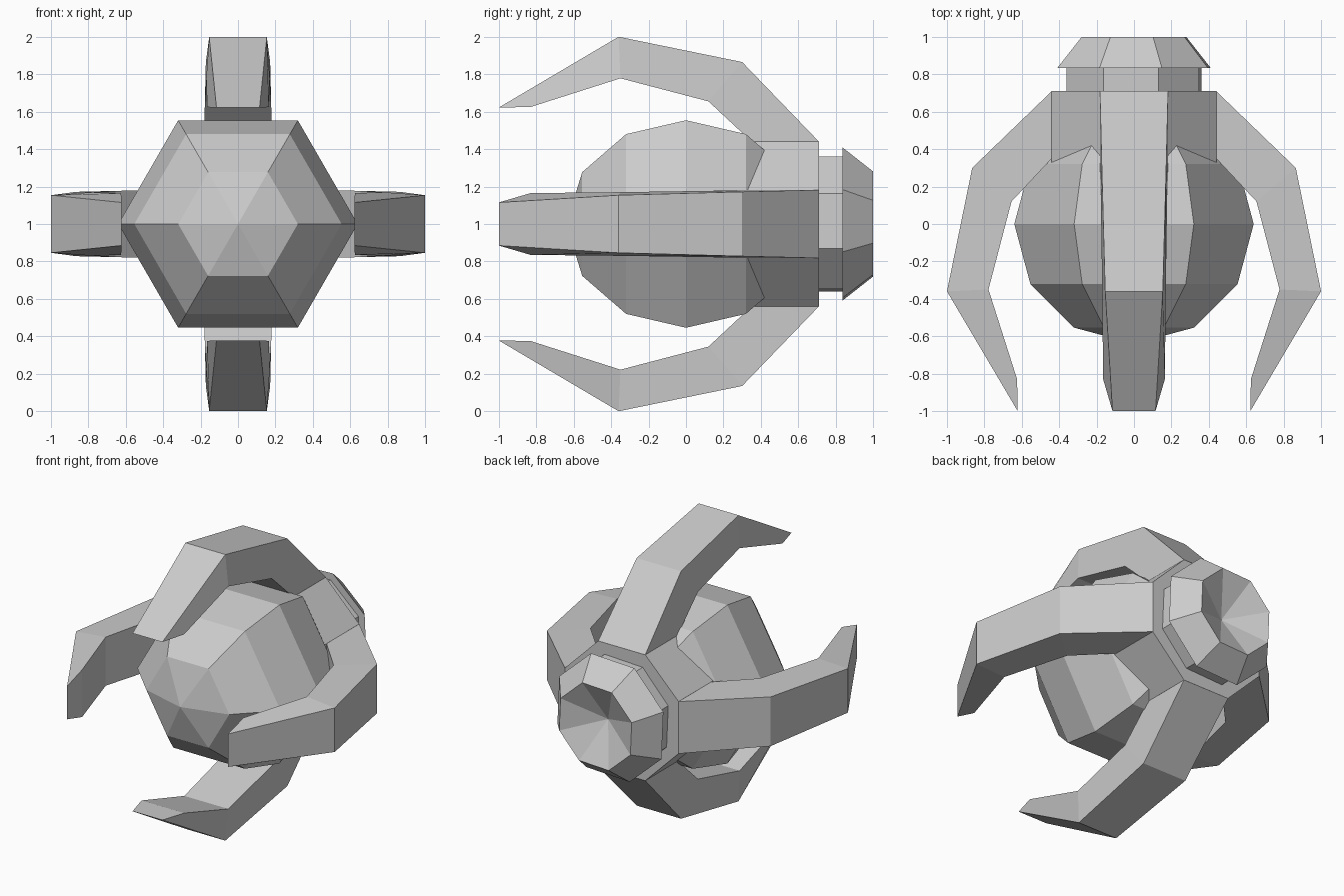
import bpy
import bmesh
from math import sin, cos, pi, radians
from mathutils import Matrix, Vector

if "Cube" in bpy.data.objects:
    bpy.data.objects.remove(bpy.data.objects["Cube"], do_unlink=True)

GREY = (0.6, 0.6, 0.6, 1)
grey = bpy.data.materials.new("light_grey")
grey.use_nodes = True
grey.diffuse_color = GREY
grey.node_tree.nodes["Principled BSDF"].inputs["Base Color"].default_value = GREY

CENTRE = Vector((0, 0, 1))


def finish(name, bm):
    """Turn a bmesh into a flat-shaded grey object around the model's axis."""
    bmesh.ops.remove_doubles(bm, verts=bm.verts[:], dist=0.0005)
    bmesh.ops.recalc_face_normals(bm, faces=bm.faces[:])
    mesh = bpy.data.meshes.new(name)
    bm.to_mesh(mesh)
    bm.free()
    mesh.materials.append(grey)
    obj = bpy.data.objects.new(name, mesh)
    obj.location = CENTRE
    bpy.context.collection.objects.link(obj)
    return obj


def turned(name, profile, twist=0.0, sides=8):
    """Revolve (y, radius) points about the y axis; radius 0 closes an end."""
    bm = bmesh.new()
    rings = []
    for y, r in profile:
        angles = [2 * pi * (i + 0.5) / sides + twist for i in range(sides)]
        if r:
            rings.append([bm.verts.new((r * cos(a), y, r * sin(a))) for a in angles])
        else:
            rings.append([bm.verts.new((0, y, 0))] * sides)
    for a, b in zip(rings, rings[1:]):
        for i in range(sides):
            j = (i + 1) % sides
            bm.faces.new(dict.fromkeys((a[i], a[j], b[j], b[i])))
    return finish(name, bm)


# Faceted six-sided core ball, poles front and back, corners to the sides
BALL = 0.64
arc = [pi * k / 6 for k in range(1, 6)]
turned("core_ball",
       [(-BALL, 0)] + [(-BALL * cos(a), BALL * sin(a)) for a in arc] + [(BALL, 0)],
       twist=radians(30), sides=6)

# Octagonal hub holding the ball and the claws
turned("hub", [(0.33, 0), (0.33, 0.476), (0.71, 0.476), (0.71, 0)])

# Neck and flared cap with a sunken conical back, slightly twisted
turned("neck_and_cap", [(0.70, 0), (0.70, 0.383), (0.835, 0.383),
                        (0.835, 0.436), (1.0, 0.298), (0.86, 0)], radians(2.5))

# Claw cross-sections: outer then inner edge, each as (y, radius, half width)
CLAW = [((0.71, 0.44, 0.182), (0.35, 0.44, 0.182)),
        ((0.30, 0.865, 0.172), (0.12, 0.655, 0.177)),
        ((-0.36, 1.0, 0.154), (-0.35, 0.778, 0.17)),
        ((-1.0, 0.622, 0.115), (-0.83, 0.625, 0.165))]


def claw(name, angle):
    """Loft the cross-sections upward, then swing the claw about the axis."""
    bm = bmesh.new()
    sections = []
    for (yo, ro, wo), (yi, ri, wi) in CLAW:
        corners = [(-wo, yo, ro), (wo, yo, ro), (wi, yi, ri), (-wi, yi, ri)]
        sections.append([bm.verts.new(c) for c in corners])
    for a, b in zip(sections, sections[1:]):
        for i in range(4):
            j = (i + 1) % 4
            bm.faces.new((a[i], a[j], b[j], b[i]))
    bm.faces.new(sections[0])
    bm.faces.new(sections[-1])
    bm.transform(Matrix.Rotation(angle, 4, 'Y'))
    return finish(name, bm)


# Four claws, a quarter turn apart
for k, side in enumerate(("top", "left", "bottom", "right")):
    claw(side + "_claw", k * pi / 2)
